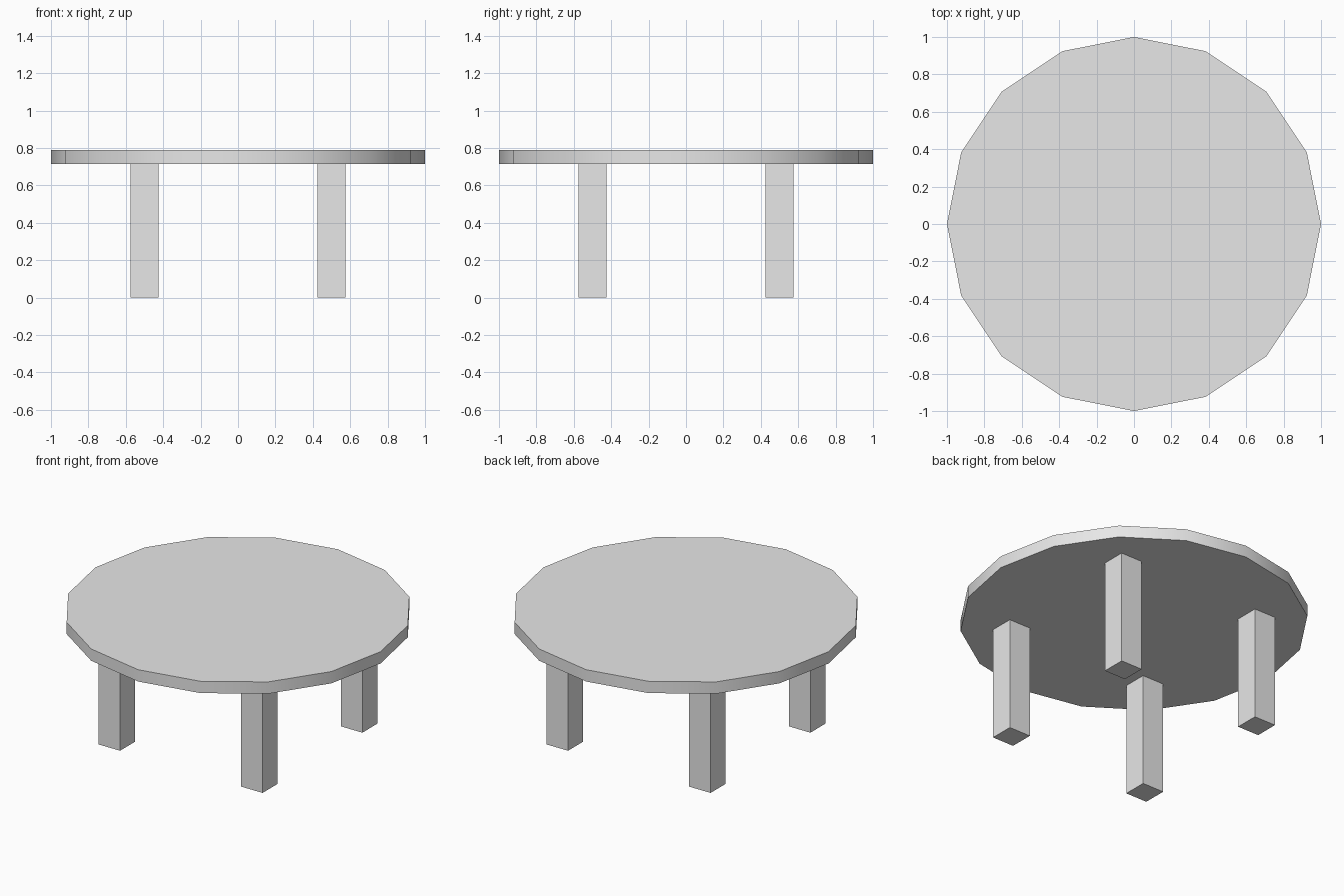
import bpy
import math

LEG_HEIGHT = 0.715
TOP_HEIGHT = 0.79
LEG_WIDTH = 0.15
LEG_OFFSET = 0.5

cube = bpy.data.objects.get("Cube")
if cube:
    bpy.data.objects.remove(cube, do_unlink=True)

# Single plain grey material
grey = bpy.data.materials.new("light_grey")
grey.use_nodes = True
colour = (0.8, 0.8, 0.8, 1.0)
grey.diffuse_color = colour
grey.node_tree.nodes["Principled BSDF"].inputs["Base Color"].default_value = colour


def finish(name):
    obj = bpy.context.active_object
    obj.name = name
    obj.data.materials.append(grey)
    return obj


# Round sixteen-sided table top, smooth rim with sharp upper and lower edges
bpy.ops.mesh.primitive_cylinder_add(
    vertices=16, radius=1, depth=TOP_HEIGHT - LEG_HEIGHT,
    location=(0, 0, (TOP_HEIGHT + LEG_HEIGHT) / 2))
finish("table_top")
bpy.ops.object.shade_smooth_by_angle(angle=math.radians(30))

# Four square legs
for side, sx in (("left", 1), ("right", -1)):
    for end, sy in (("front", -1), ("back", 1)):
        bpy.ops.mesh.primitive_cube_add(
            size=1, location=(sx * LEG_OFFSET, sy * LEG_OFFSET, LEG_HEIGHT / 2))
        leg = finish(f"{end}_{side}_leg")
        leg.scale = (LEG_WIDTH, LEG_WIDTH, LEG_HEIGHT)
